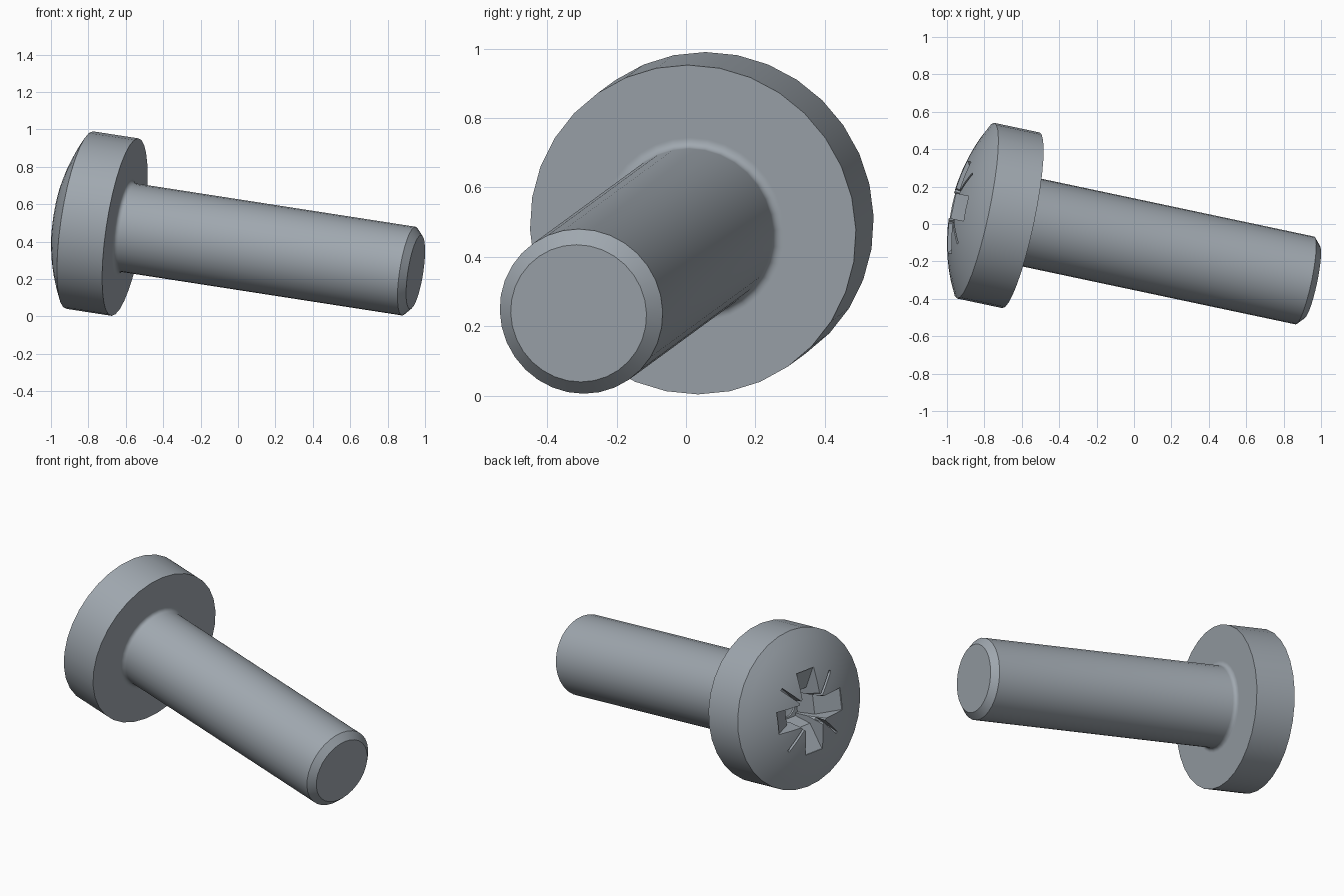
import bpy, bmesh
from math import sin, cos, asin, pi, radians
from mathutils import Matrix, Vector

if "Cube" in bpy.data.objects:
    bpy.data.objects.remove(bpy.data.objects["Cube"])

SEGMENTS = 32
HEAD_R, HEAD_H, DOME_H = 0.48, 0.25, 0.125
SHANK_R, TIP_R, LENGTH, CHAMFER = 0.24, 0.2, 1.607, 0.037
FILLET = 0.024
APEX = HEAD_H + DOME_H

# Steel material
steel = bpy.data.materials.new("grey steel")
steel.use_nodes = True
steel.diffuse_color = (0.35, 0.39, 0.43, 1)
steel.node_tree.nodes["Principled BSDF"].inputs["Base Color"].default_value = steel.diffuse_color


def make_object(name, bm):
    bmesh.ops.recalc_face_normals(bm, faces=bm.faces)
    mesh = bpy.data.meshes.new(name)
    bm.to_mesh(mesh)
    bm.free()
    mesh.materials.append(steel)
    obj = bpy.data.objects.new(name, mesh)
    bpy.context.collection.objects.link(obj)
    return obj


def lathe(name, profile):
    """Spin (radius, height) points about the local z axis."""
    bm = bmesh.new()
    verts = [bm.verts.new((0, r, z)) for r, z in profile]
    edges = [bm.edges.new(pair) for pair in zip(verts, verts[1:])]
    bmesh.ops.spin(bm, geom=verts + edges, cent=(0, 0, 0), axis=(0, 0, 1),
                   angle=2 * pi, steps=SEGMENTS)
    bmesh.ops.remove_doubles(bm, verts=bm.verts, dist=1e-4)
    return make_object(name, bm)


def slot_cutter(name, half_profile, width, angle):
    """Mirror a half profile across the axis and extrude it to a bar."""
    outline = half_profile + [(-r, z) for r, z in reversed(half_profile)]
    bm = bmesh.new()
    face = bm.faces.new([bm.verts.new((r, -width / 2, z + APEX)) for r, z in outline])
    new = bmesh.ops.extrude_face_region(bm, geom=[face])["geom"]
    bmesh.ops.translate(bm, vec=(0, width, 0),
                        verts=[v for v in new if isinstance(v, bmesh.types.BMVert)])
    bmesh.ops.rotate(bm, verts=bm.verts, matrix=Matrix.Rotation(angle, 3, "Z"))
    return make_object(name, bm)


# Screw body: chamfered tip, shank, fillet, head wall and shallow dome
dome_r = (HEAD_R ** 2 + DOME_H ** 2) / (2 * DOME_H)
rim_angle = asin(HEAD_R / dome_r)
profile = [(0, -LENGTH), (TIP_R, -LENGTH), (SHANK_R, CHAMFER - LENGTH)]
for i in range(5):
    a = i / 4 * pi / 2
    profile.append((SHANK_R + FILLET * (1 - cos(a)), -FILLET * (1 - sin(a))))
profile += [(SHANK_R + FILLET + 0.005, 0), (HEAD_R, 0)]
for i in range(9):
    a = rim_angle * (1 - i / 8)
    profile.append((dome_r * sin(a), APEX - dome_r * (1 - cos(a))))
screw = lathe("screw", profile)

# Cross drive recess: tapered socket, broad wings and thin diagonal ticks
wing = [(0.25, 0.05), (0.25, -0.04), (0.11, -0.12), (0.085, -0.24)]
tick = [(0.27, 0.05), (0.27, -0.045), (0.1, -0.08)]
cutters = [lathe("socket_cutter", [(0, APEX + 0.06), (0.13, APEX + 0.06),
                                   (0.075, APEX - 0.25), (0, APEX - 0.27)])]
for i in range(2):
    cutters.append(slot_cutter("wing_cutter", wing, 0.135, i * pi / 2))
    cutters.append(slot_cutter("tick_cutter", tick, 0.016, i * pi / 2 + pi / 4))

bpy.ops.object.select_all(action="DESELECT")
screw.select_set(True)
bpy.context.view_layer.objects.active = screw
for cutter in cutters:
    cutter.hide_render = True
    mod = screw.modifiers.new("recess", "BOOLEAN")
    mod.operation, mod.solver, mod.object = "DIFFERENCE", "EXACT", cutter
    bpy.ops.object.modifier_apply(modifier=mod.name)
    bpy.data.objects.remove(cutter)
bpy.ops.object.shade_smooth_by_angle(angle=radians(30))

# Lay the screw over, head to the left and tip leaning forward and down
out = Vector((-1, 0.212, 0.155)).normalized()
up = (Vector((0, 0, 1)) - out * out.z).normalized()
side = up.cross(out)
turn = Matrix((side, up, out)).transposed().to_4x4()
screw.matrix_world = Matrix.Translation((-0.605, 0.02, 0.478)) @ turn
